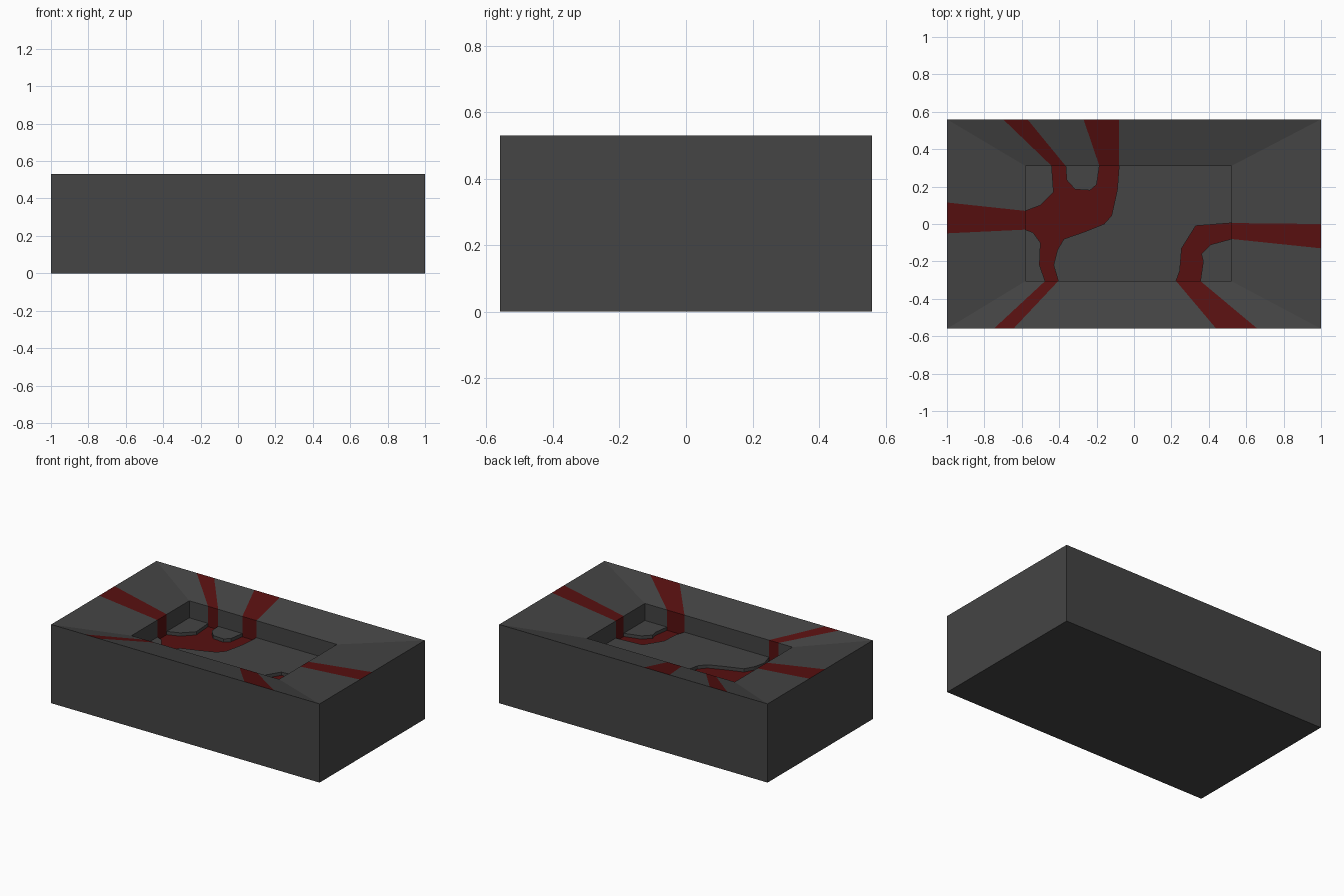
import bpy
import bmesh

cube = bpy.data.objects.get("Cube")
if cube:
    bpy.data.objects.remove(cube, do_unlink=True)

# Heights and outlines
TOP, RIM, FLOOR, BED = 0.53, 0.47, 0.355, 0.333
X, Y = 1.0, 0.56
LEFT, RIGHT, FRONT, BACK = -0.58, 0.52, -0.305, 0.31
GREY, RED = 0, 1


def make_material(name, colour):
    mat = bpy.data.materials.new(name)
    mat.use_nodes = True
    mat.diffuse_color = (*colour, 1)
    bsdf = mat.node_tree.nodes["Principled BSDF"]
    bsdf.inputs["Base Color"].default_value = (*colour, 1)
    bsdf.inputs["Roughness"].default_value = 0.8
    return mat


# Channel banks on the pit floor, each running from wall to wall
bank_back_left = [(LEFT, 0.07), (-0.5, 0.1), (-0.43, 0.17), (-0.44, BACK)]
bank_back_middle = [(-0.365, BACK), (-0.36, 0.235), (-0.315, 0.185),
                    (-0.235, 0.18), (-0.2, 0.21), (-0.185, BACK)]
bank_main = [(-0.08, BACK), (-0.09, 0.18), (-0.12, 0.045), (-0.16, 0),
             (-0.26, -0.04), (-0.375, -0.08), (-0.41, -0.14),
             (-0.43, -0.22), (-0.405, FRONT)]
bank_front_left = [(-0.475, FRONT), (-0.505, -0.22), (-0.5, -0.1),
                   (-0.54, -0.045), (LEFT, -0.03)]
bank_right_outer = [(0.225, FRONT), (0.245, -0.25), (0.255, -0.13),
                    (0.33, -0.01), (RIGHT, 0.005)]
bank_right_inner = [(RIGHT, -0.08), (0.41, -0.11), (0.36, -0.16),
                    (0.37, -0.2), (0.355, FRONT)]
banks = [bank_back_left, bank_back_middle, bank_main,
         bank_front_left, bank_right_outer, bank_right_inner]

# Each side: matching points on the outer edge and the rim, corner to corner
fl, fr = ((-X, -Y), (LEFT, FRONT)), ((X, -Y), (RIGHT, FRONT))
br, bl = ((X, Y), (RIGHT, BACK)), ((-X, Y), (LEFT, BACK))
sides = [
    [fl, ((-0.75, -Y), bank_front_left[0]), ((-0.645, -Y), bank_main[-1]),
     ((0.44, -Y), bank_right_outer[0]), ((0.66, -Y), bank_right_inner[-1]), fr],
    [fr, ((X, -0.13), bank_right_inner[0]), ((X, 0), bank_right_outer[-1]), br],
    [br, ((-0.08, Y), bank_main[0]), ((-0.27, Y), bank_back_middle[-1]),
     ((-0.57, Y), bank_back_middle[0]), ((-0.7, Y), bank_back_left[-1]), bl],
    [bl, ((-X, 0.115), bank_back_left[0]), ((-X, -0.05), bank_front_left[-1]), fl],
]

bm = bmesh.new()


def add_face(points, material=GREY):
    face = bm.faces.new([bm.verts.new(p) for p in points])
    face.material_index = material


def at(points, z):
    return [(x, y, z) for x, y in points]


def add_wall(a, b, low, high, material=GREY):
    add_face(at([a, b], low) + at([b, a], high), material)


for side in sides:
    # Outer block side
    outer = [o for o, _ in side]
    add_face(at([outer[0], outer[-1]], 0) + at(outer[::-1], TOP))
    # Sloped border and pit wall, every second strip painted red
    for i, ((o1, r1), (o2, r2)) in enumerate(zip(side, side[1:])):
        colour = RED if i % 2 else GREY
        add_face(at([o1, o2], TOP) + at([r2, r1], RIM), colour)
        add_wall(r1, r2, FLOOR, RIM, colour)
        if colour == RED:
            add_wall(r1, r2, BED, FLOOR, colour)

# Underside
add_face(at([fl[0], bl[0], br[0], fr[0]], 0))

# Raised floor areas between the channels
add_face(at(bank_back_left + [bl[1]], FLOOR))
add_face(at(bank_back_middle, FLOOR))
add_face(at(bank_main + bank_right_outer + [br[1]], FLOOR))
add_face(at(bank_front_left + [fl[1]], FLOOR))
add_face(at(bank_right_inner + [fr[1]], FLOOR))

# Channel sides
for bank in banks:
    for a, b in zip(bank, bank[1:]):
        add_wall(a, b, BED, FLOOR)

# Red channel beds
add_face(at(bank_back_left + bank_back_middle + bank_main + bank_front_left, BED), RED)
add_face(at(bank_right_outer + bank_right_inner, BED), RED)

bmesh.ops.remove_doubles(bm, verts=bm.verts[:], dist=0.0005)
bmesh.ops.recalc_face_normals(bm, faces=bm.faces[:])

mesh = bpy.data.meshes.new("basin_block")
bm.to_mesh(mesh)
bm.free()
mesh.materials.append(make_material("dark grey", (0.058, 0.058, 0.058)))
mesh.materials.append(make_material("dark red", (0.095, 0.005, 0.005)))
basin_block = bpy.data.objects.new("basin_block", mesh)
bpy.context.collection.objects.link(basin_block)
